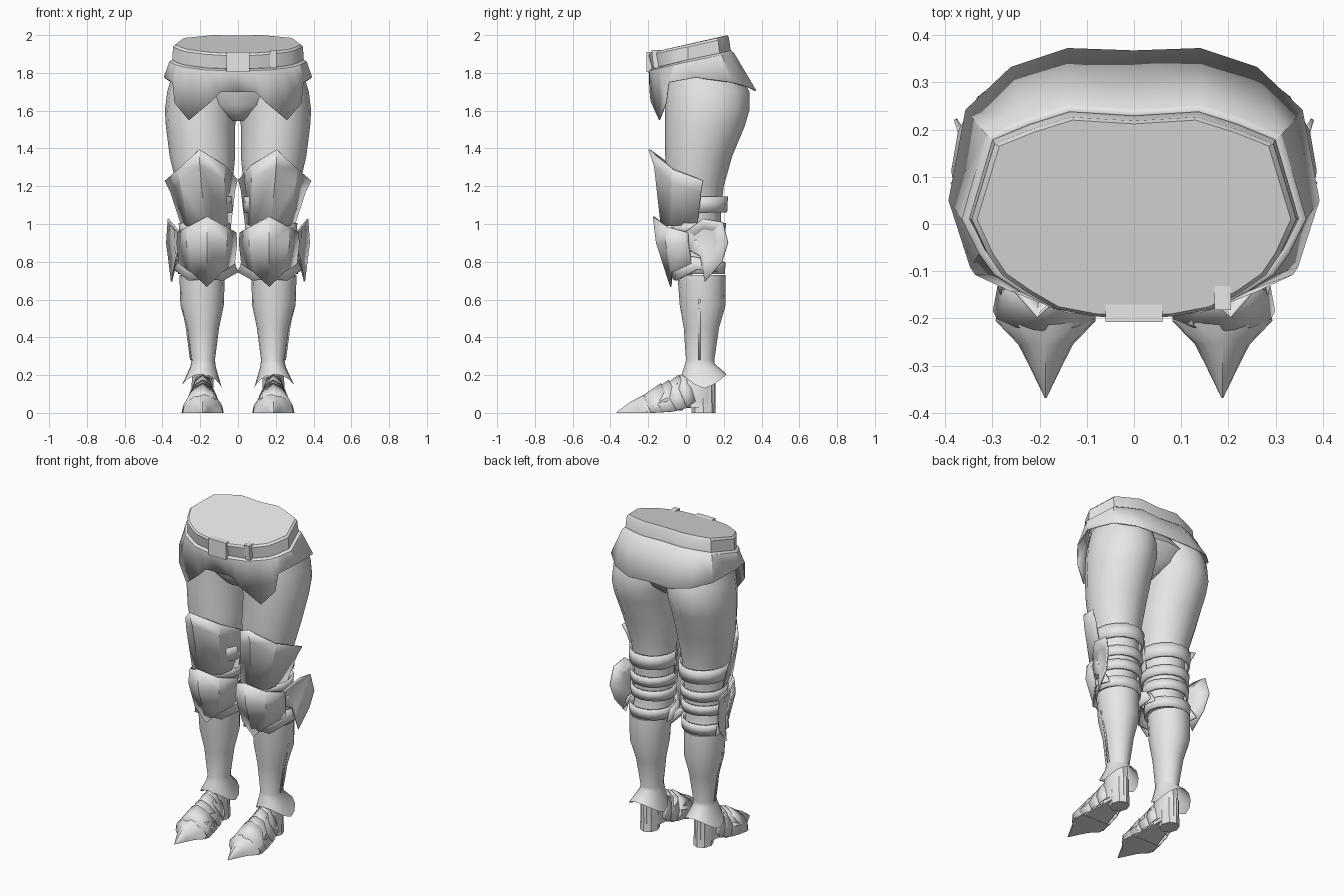
import bpy, bmesh, math

steel = bpy.data.materials.new("grey_steel")
steel.diffuse_color = (0.8, 0.8, 0.8, 1)


def make(name, rows, closed=False, caps=(False, False), mirror=True, thick=0.0, angle=35):
    """Skin a grid of point rows into one part, optionally mirrored to the other side."""
    bm = bmesh.new()
    vs = [[bm.verts.new(p) for p in r] for r in rows]
    n = len(rows[0])
    for a, b in zip(vs, vs[1:]):
        for i in range(n if closed else n - 1):
            j = (i + 1) % n
            bm.faces.new((a[i], a[j], b[j], b[i]))
    if caps[0]:
        bm.faces.new(vs[0][::-1])
    if caps[1]:
        bm.faces.new(vs[-1])
    bmesh.ops.recalc_face_normals(bm, faces=bm.faces)
    me = bpy.data.meshes.new(name)
    bm.to_mesh(me)
    bm.free()
    ob = bpy.data.objects.new(name, me)
    bpy.context.collection.objects.link(ob)
    me.materials.append(steel)
    if thick:
        m = ob.modifiers.new("thickness", 'SOLIDIFY')
        m.thickness, m.offset = thick, 0
    if mirror:
        m = ob.modifiers.new("other_side", 'MIRROR')
        m.use_mirror_merge = False
    bpy.context.view_layer.objects.active = ob
    ob.select_set(True)
    bpy.ops.object.shade_smooth_by_angle(angle=math.radians(angle))
    ob.select_set(False)
    return ob


def ring(z, x0, x1, y0, y1, n=16, dz=0.0):
    """Oval ring from its bounds; dz lifts the front and back points."""
    cx, cy, rx, ry = (x0 + x1) / 2, (y0 + y1) / 2, (x1 - x0) / 2, (y1 - y0) / 2
    return [(cx + rx * math.cos(t), cy + ry * math.sin(t), z + dz * abs(math.sin(t)) ** 1.5)
            for t in (2 * math.pi * i / n for i in range(n))]


def box(name, x0, x1, y0, y1, z0, z1, slant=0.0):
    rows = [[(x0, y0 + s, z), (x1, y0 + s, z), (x1, y1 + s, z), (x0, y1 + s, z)]
            for z, s in ((z0, 0), (z1, slant))]
    return make(name, rows, True, (True, True), mirror=False)


# Waist, belt and hip skirt: half outlines run from front centre to back centre
def full(half):
    return half + [(-x, y, z) for x, y, z in half[-2:0:-1]]


waist = [(0, -.195, 1.905), (.08, -.19, 1.905), (.16, -.175, 1.91), (.22, -.14, 1.918),
         (.27, -.105, 1.925), (.30, -.06, 1.935), (.332, .01, 1.95), (.285, .165, 1.985),
         (.21, .195, 1.992), (.13, .22, 2.0), (0, .212, 1.998)]
hem = [(0, -.19, 1.70), (.09, -.19, 1.70), (.14, -.185, 1.65), (.26, -.14, 1.55),
       (.335, -.105, 1.64), (.345, -.09, 1.75), (.39, .05, 1.775), (.355, .24, 1.75),
       (.26, .33, 1.725), (.14, .37, 1.705), (0, .365, 1.71)]
rim = [(x * 1.035, y * 1.03, z - .012) for x, y, z in waist]
groove = [(x * 1.05, y * (.93 if y < 0 else 1.08), 1.865 + .23 * y) for x, y, z in waist]
lip = [(x * 1.09, y * (1.0 if y < 0 else 1.14), 1.855 + .23 * y) for x, y, z in waist]
make("waist_belt", [full(r) for r in (groove, rim, waist)], True, (False, True), mirror=False)
make("hip_skirt", [full(r) for r in (groove, lip, hem)], True, mirror=False, thick=.006, angle=30)
box("belt_buckle", -.06, .06, -.208, -.17, 1.805, 1.91)
box("belt_loop", .17, .205, -.172, -.12, 1.825, 1.92, -.01)

# Hip body closing at the crotch
make("pelvis", [ring(1.84, -.32, .32, -.16, .22), ring(1.72, -.34, .34, -.12, .31),
                ring(1.63, -.22, .22, -.10, .27), ring(1.575, -.10, .10, -.06, .20),
                ring(1.545, -.04, .04, 0, .12)], True, (True, True), mirror=False, angle=60)

# Legs from thigh to ankle
make("leg", [ring(*r) for r in (
    (1.80, .0, .345, -.10, .29), (1.70, -.005, .375, -.11, .335), (1.60, .003, .387, -.11, .335),
    (1.52, .015, .382, -.11, .312), (1.36, .015, .362, -.11, .245), (1.20, .03, .325, -.10, .20),
    (1.08, .05, .295, -.09, .185), (.95, .055, .295, -.07, .185), (.84, .06, .295, -.05, .165),
    (.76, .065, .30, -.045, .185))], True, (True, True), angle=60)

# Greave over the shin with a flared ankle cuff
make("greave", [ring(.73, .07, .31, -.045, .208), ring(.57, .075, .305, -.033, .21),
                ring(.45, .10, .272, -.012, .175), ring(.28, .122, .247, 0, .15),
                ring(.245, .118, .252, -.005, .152, dz=.015),
                ring(.13, .085, .305, -.022, .215, dz=.075)], True, (True, False), angle=40)
make("ankle", [ring(.30, .135, .235, .01, .14, 10), ring(.16, .13, .245, -.03, .155, 10),
               ring(.05, .13, .245, -.05, .155, 10)], True, (True, True))
make("greave_seam", [[(.302, .066, .60), (.302, .076, .60)], [(.274, .066, .46), (.274, .076, .46)],
                     [(.25, .066, .28), (.25, .076, .28)]], thick=.008)

# Straps behind thigh, knee and calf
for name, z0, z1, x0, x1, y0, y1 in (
        ("thigh_strap", 1.06, 1.145, .035, .312, -.09, .212),
        ("upper_knee_strap", .945, 1.005, .045, .305, -.07, .202),
        ("knee_strap", .855, .915, .048, .305, -.06, .195),
        ("calf_strap", .735, .80, .055, .312, -.05, .20)):
    make(name, [ring(z0, x0, x1, y0, y1), ring(z1, x0 - .003, x1 + .003, y0, y1 + .004)],
         True, thick=.012)

# Thigh plate, ridged and flared at its top edge
make("thigh_plate", [
    [(.385, .09, 1.23), (.315, -.07, 1.29), (.205, -.195, 1.395), (.07, -.075, 1.31), (.005, .07, 1.235)],
    [(.355, .08, 1.17), (.305, -.075, 1.22), (.202, -.165, 1.305), (.075, -.08, 1.24), (.018, .065, 1.18)],
    [(.30, .06, 1.0), (.26, -.08, .99), (.175, -.13, .99), (.075, -.075, .99), (.04, .06, 1.0)]],
    thick=.008, angle=25)

# Knee cap: pointed above and below, with a plate beneath it
make("knee_cap", [
    [(.318, .01, .955), (.265, -.10, .985), (.165, -.172, 1.04), (.065, -.10, .985), (.012, .01, .955)],
    [(.322, .012, .90), (.27, -.105, .90), (.165, -.155, .90), (.06, -.105, .90), (.008, .012, .90)],
    [(.31, .03, .79), (.245, -.075, .745), (.165, -.08, .668), (.085, -.075, .745), (.02, .03, .79)]],
    thick=.008, angle=32)
make("under_knee_plate", [
    [(.315, .13, .81), (.30, .02, .83), (.25, -.05, .83), (.165, -.08, .83), (.09, -.05, .83), (.04, .02, .83), (.02, .13, .81)],
    [(.325, .17, .745), (.335, .06, .76), (.26, -.055, .70), (.165, -.068, .71), (.08, -.055, .70), (.0, .06, .745), (.015, .17, .745)]],
    thick=.008)

# Side wing on the outer knee: outer edge points fan out around a hub
wing = [(.312, .0, .96), (.37, .09, 1.027), (.37, .195, 1.01), (.378, .222, .90),
        (.365, .19, .80), (.352, .10, .695), (.325, .075, .83), (.312, .02, .86)]
hub = (.322, .095, .92)
make("knee_wing", [wing, [tuple((a + b) / 2 - (.012 if k == 0 else 0)
                                for k, (a, b) in enumerate(zip(p, hub))) for p in wing]],
     True, (False, True), thick=.007, angle=25)

# Foot: overlapping arched plates, each an arch swept from back to front
def arch(y, w, top, base, lean):
    """Peaked arch across the foot; its lower ends lean backwards."""
    side = ((-1, 0), (-.92, .42), (-.55, .84), (0, 1), (.55, .84), (.92, .42), (1, 0))
    return [(.187 + w * u, y + lean * (1 - h), base + (top - base) * h) for u, h in side]


for name, back, front in (
        ("instep_plate", (.0, .055, .215, .06, .05), (-.06, .077, .175, .03, .065)),
        ("upper_foot_plate", (-.035, .065, .20, .03, .06), (-.125, .088, .135, .015, .075)),
        ("middle_foot_plate", (-.09, .075, .172, .015, .075), (-.185, .10, .105, .005, .06)),
        ("front_foot_plate", (-.13, .085, .155, .008, .07), (-.225, .108, .09, 0, .04))):
    make(name, [arch(*back), arch(*front)], thick=.008)
make("toe_plate", [arch(-.165, .098, .118, .002, .05), arch(-.215, .106, .10, 0, .01),
                   arch(-.255, .058, .08, 0, 0), arch(-.30, .035, .055, 0, 0),
                   arch(-.368, .002, .004, 0, 0)], True, (True, True), angle=40)
make("foot_core", [arch(.10, .052, .16, .03, 0), arch(.0, .058, .18, .025, 0),
                   arch(-.10, .078, .14, .005, 0), arch(-.21, .095, .08, 0, 0)],
     True, (True, True))

# Heel block
make("heel", [ring(.0, .132, .242, .03, .157, 8), ring(.06, .134, .24, .025, .155, 8),
              ring(.17, .135, .24, .01, .155, 8)], True, (True, True))
